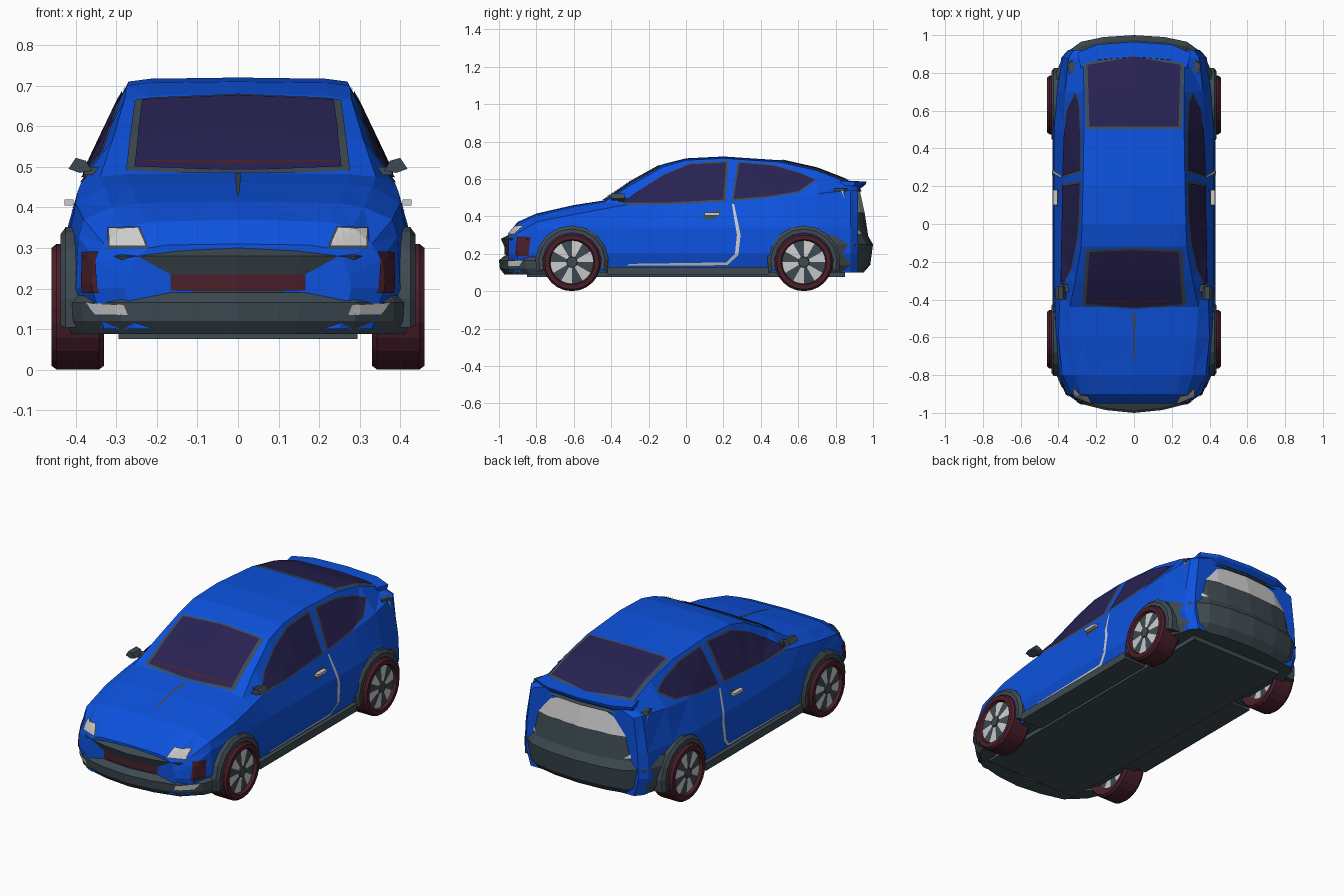
import bpy, bmesh, math
from mathutils import Vector
from mathutils.bvhtree import BVHTree

cube = bpy.data.objects.get("Cube")
if cube:
    bpy.data.objects.remove(cube, do_unlink=True)


def material(name, rgb):
    m = bpy.data.materials.new(name)
    m.use_nodes = True
    color = (*rgb, 1.0)
    m.diffuse_color = color
    m.node_tree.nodes["Principled BSDF"].inputs["Base Color"].default_value = color
    return m


BLUE = material("blue paint", (0.004, 0.085, 0.74))
GLASS = material("dark glass", (0.021, 0.016, 0.085))
TRIM = material("slate trim", (0.047, 0.068, 0.083))
RUBBER = material("dark maroon", (0.07, 0.014, 0.024))
LIGHT = material("light grey", (0.6, 0.6, 0.6))


def finish(name, bm, mats, mirror=True):
    """Turn a bmesh into a named object, mirrored across x."""
    bmesh.ops.recalc_face_normals(bm, faces=bm.faces)
    me = bpy.data.meshes.new(name)
    bm.to_mesh(me)
    bm.free()
    for m in mats:
        me.materials.append(m)
    ob = bpy.data.objects.new(name, me)
    bpy.context.scene.collection.objects.link(ob)
    if mirror:
        ob.modifiers.new("Mirror", 'MIRROR')
    return ob


def loft(name, rings, mats, closed=True, loop=False, caps=(False, True), rule=None):
    """Skin a list of rings; rule(path index, ring index) picks a material."""
    bm = bmesh.new()
    vs = [[bm.verts.new(p) for p in r] for r in rings]
    n, k = len(rings), len(rings[0])
    for i in range(n if loop else n - 1):
        for j in range(k if closed else k - 1):
            a, b = vs[i], vs[(i + 1) % n]
            f = bm.faces.new((a[j], a[(j + 1) % k], b[(j + 1) % k], b[j]))
            f.material_index = rule(i, j) if rule else 0
    for cap, ring in zip(caps, (vs[0], vs[-1])):
        if cap:
            bm.faces.new(ring)
    bmesh.ops.remove_doubles(bm, verts=bm.verts, dist=1e-5)
    bmesh.ops.triangulate(bm, faces=[f for f in bm.faces if len(f.verts) > 3])
    return finish(name, bm, mats)


def sweep(name, path, profile, mat, end):
    """Carry a (depth, z) profile round a plan path; end is -1 front, 1 rear."""
    rings = [[(x * (1 - 0.8 * d), y - end * d, z) for d, z in profile] for x, y in path]
    return loft(name, rings, [mat])


def block(name, lo, hi, mat):
    ring = lambda y: [(lo[0], y, lo[2]), (hi[0], y, lo[2]), (hi[0], y, hi[2]), (lo[0], y, hi[2])]
    return loft(name, [ring(lo[1]), ring(hi[1])], [mat], caps=(True, True))


def hull(name, points, mat):
    bm = bmesh.new()
    for p in points:
        bm.verts.new(p)
    bmesh.ops.convex_hull(bm, input=bm.verts)
    return finish(name, bm, [mat])


def tree(ob):
    me = ob.data
    return BVHTree.FromPolygons([v.co for v in me.vertices], [p.vertices for p in me.polygons])


# Each direction: outline to a start point, and the way it is projected
PROJECT = {
    "side": (lambda a, b: (2, a, b), Vector((-1, 0, 0))),
    "front": (lambda a, b: (a, -2, b), Vector((0, 1, 0))),
    "rear": (lambda a, b: (a, 2, b), Vector((0, -1, 0))),
    "top": (lambda a, b: (a, b, 2), Vector((0, 0, -1))),
}


def plate(name, outline, way, target, mat, lift=0.004, step=0.03):
    """Lay a thin panel of the given outline onto a surface."""
    start, ray = PROJECT[way]
    bm = bmesh.new()
    bm.faces.new([bm.verts.new(start(*p)) for p in outline])
    for axis in range(3):
        if abs(ray[axis]) > 0.5:
            continue
        no = Vector([1.0 if i == axis else 0.0 for i in range(3)])
        for c in range(-34, 35):
            bmesh.ops.bisect_plane(bm, geom=bm.verts[:] + bm.edges[:] + bm.faces[:],
                                   plane_co=no * c * step, plane_no=no)
    bmesh.ops.triangulate(bm, faces=bm.faces)
    for v in bm.verts[:]:
        origin = v.co.copy()
        origin.x = max(origin.x, 0.0005)
        hit, normal, _, _ = target.ray_cast(origin, ray)
        if hit is None:
            bm.verts.remove(v)
            continue
        if normal.dot(ray) > 0:
            normal = -normal
        x0 = v.co.x
        v.co = hit + normal * lift
        if x0 == 0:
            v.co.x = 0
    return finish(name, bm, [mat])


def grow(outline, sa, sb):
    """Scale an outline about the middle of its bounds."""
    mid = [(min(c) + max(c)) / 2 for c in zip(*outline)]
    return [(mid[0] + (a - mid[0]) * sa, mid[1] + (b - mid[1]) * sb) for a, b in outline]


# Body shell: y, half width, belt x, belt z, roof edge x, roof edge z, centre z
STATIONS = [
    (-.95, .28, .26, .27, .22, .30, .31), (-.90, .36, .33, .31, .28, .35, .37),
    (-.80, .40, .38, .37, .31, .40, .415), (-.60, .42, .40, .41, .33, .45, .46),
    (-.44, .425, .395, .44, .34, .475, .485), (-.30, .43, .385, .465, .31, .565, .58),
    (-.12, .43, .378, .475, .28, .665, .68), (0, .43, .375, .48, .275, .70, .71),
    (.20, .43, .375, .485, .27, .71, .72), (.50, .43, .37, .50, .265, .69, .70),
    (.70, .415, .365, .52, .265, .645, .655), (.88, .385, .345, .54, .27, .575, .585),
    (.92, .35, .32, .535, .25, .56, .57),
]
rings = []
for y, w, xb, zb, xr, zr, zc in STATIONS:
    rings.append([(0, y, .1), (w - .03, y, .1), (w, y, .2), (w - .007, y, min(.34, zb - .04)),
                  (xb, y, zb), (xr, y, zr), (xr * .8, y, zr + (zc - zr) * .7), (0, y, zc)])
body = loft("body_shell", rings, [BLUE, TRIM], closed=False, caps=(True, True),
            rule=lambda i, j: int(j == 0))
skin = tree(body)

# Front bumper and grille
NOSE = [(0, -1), (.15, -.985), (.29, -.95), (.385, -.86), (.428, -.76)]
sweep("front_bumper_brow", NOSE[:4],
      [(.06, .305), (.01, .28), (.03, .235), (.12, .235), (.12, .305)], TRIM, -1)
sweep("front_bumper_middle", NOSE[:4],
      [(.035, .24), (.04, .17), (.12, .17), (.12, .24)], TRIM, -1)
sweep("grille", [(0, -1), (.15, -.985), (.23, -.965)],
      [(.03, .235), (.03, .195), (.05, .195), (.05, .235)], RUBBER, -1)
lower = sweep("front_bumper_lower", NOSE,
              [(.03, .19), (0, .165), (.005, .12), (.03, .088), (.12, .088), (.12, .19)], TRIM, -1)
plate("front_fog_light", [(.27, .135), (.35, .135), (.375, .165), (.28, .16)], "front",
      tree(lower), LIGHT)
plate("front_corner_vent", [(-.91, .19), (-.84, .19), (-.83, .29), (-.90, .29)], "side", skin, RUBBER)
headlight = [(.225, .302), (.315, .302), (.315, .345), (.245, .347)]
plate("headlight_surround", grow(headlight, 1.12, 1.2), "front", skin, TRIM, .003, .015)
plate("headlight", headlight, "front", skin, LIGHT, .007, .015)

# Hood crease
plate("hood_crease", [(0, -.76), (.004, -.7), (.008, -.47), (0, -.47)], "top", skin, TRIM, .003)

# Rear bumper, lamp band and spoiler
TAIL = [(0, 1), (.16, .99), (.28, .965), (.37, .90), (.418, .79)]
sweep("rear_bumper", TAIL,
      [(.03, .30), (0, .25), (.015, .14), (.05, .10), (.15, .10), (.15, .30)], TRIM, 1)
panel = sweep("tail_panel", TAIL[:4], [(.045, .42), (.025, .29), (.12, .29), (.12, .42)], TRIM, 1)
plate("rear_reflector", [(.27, .305), (.34, .305), (.345, .335), (.30, .33)], "rear",
      tree(panel), LIGHT)
BACK = [(0, .96), (.2, .945), (.31, .915), (.362, .87)]
sweep("tail_lamp_band", BACK, [(.03, .535), (.005, .42), (.06, .42), (.06, .535)], LIGHT, 1)
sweep("tail_lamp_frame", BACK, [(.03, .55), (.02, .533), (.08, .533), (.08, .55)], TRIM, 1)
sweep("spoiler", [(0, .965), (.2, .95), (.30, .905)],
      [(0, .585), (.005, .57), (.03, .55), (.1, .55), (.08, .59)], BLUE, 1)

# Windscreen, rear window and side windows, each on a trim surround
WINDOWS = {
    "windscreen": ("top", [(0, -.44), (.255, -.42), (.235, -.145), (0, -.135)]),
    "rear_window": ("top", [(0, .515), (.235, .515), (.245, .84), (.1, .865), (0, .885)]),
    "front_side_window": ("side", [(-.34, .47), (-.235, .545), (-.115, .62), (.02, .675),
                                   (.215, .685), (.20, .487), (-.1, .472)]),
    "rear_side_window": ("side", [(.255, .49), (.285, .683), (.47, .668), (.6, .63),
                                  (.69, .592), (.6, .53), (.44, .505)]),
}
for name, (way, outline) in WINDOWS.items():
    if way == "top":
        frame = [(x * 1.08, y) for x, y in grow(outline, 1, 1.07)]
    else:
        frame = grow(outline, 1.05, 1.09)
    plate(name + "_surround", frame, way, skin, TRIM, .003)
    plate(name, outline, way, skin, GLASS, .007)
plate("wiper", [(0, -.415), (.24, -.405), (.24, -.399), (0, -.405)], "top", skin, RUBBER, .009)

# Door seam and handle
plate("door_rear_seam", [(.245, .465), (.272, .3), (.262, .2), (.215, .155), (.222, .14),
                         (.28, .195), (.292, .3), (.257, .465)], "side", skin, LIGHT)
plate("door_bottom_seam", [(-.32, .137), (.222, .14), (.215, .155), (-.3, .147)], "side", skin, LIGHT)
plate("handle_recess", [(.09, .385), (.155, .385), (.185, .435), (.095, .41)], "side", skin, TRIM)
block("door_handle", (.405, .10, .405), (.428, .18, .42), LIGHT)

# Door mirrors
hull("door_mirror", [(x, y, z) for y in (-.40, -.33) for x, z in
                     ((.36, .49), (.375, .515), (.40, .522), (.418, .495), (.39, .485))], TRIM)
hull("mirror_arm", [(x, y, z) for x in (.335, .38) for y in (-.36, -.32) for z in (.48, .50)], TRIM)

# Underbody and side skirts
block("underbody", (0, -.85, .075), (.295, .85, .11), TRIM)
block("side_skirt", (.28, -.42, .088), (.432, .44, .13), TRIM)

# Wheels and arches
HUB_Z = .155


def turned(name, y, profile, mats, segments=24, rule=None):
    """Turn an (radius, x) profile about the axle."""
    spin = [2 * math.pi * i / segments for i in range(segments)]
    rings = [[(x, y + r * math.cos(a), HUB_Z + r * math.sin(a)) for r, x in profile] for a in spin]
    return loft(name, rings, mats, closed=False, loop=True, caps=(False, False), rule=rule)


for end, y in (("front", -.61), ("rear", .63)):
    turned(end + "_tyre", y, [(.10, .35), (.145, .33), (.155, .343), (.155, .447), (.145, .46),
                              (.122, .46), (.115, .442)], [RUBBER])
    turned(end + "_rim", y, [(0, .35), (.105, .35), (.118, .444), (.03, .452), (0, .452)],
           [LIGHT, TRIM], rule=lambda i, j: int(i % 4 > 1))
    turned(end + "_hub", y, [(.032, .445), (.028, .458), (0, .458)], [TRIM], 12)
    arc = [math.radians(-15 + 21 * i) for i in range(11)]
    section = [(.157, .34), (.157, .438), (.178, .438), (.196, .425), (.196, .34)]
    loft(end + "_wheel_arch", [[(x, y + r * math.cos(a), HUB_Z + r * math.sin(a))
                                for r, x in section] for a in arc], [TRIM], caps=(True, True))
